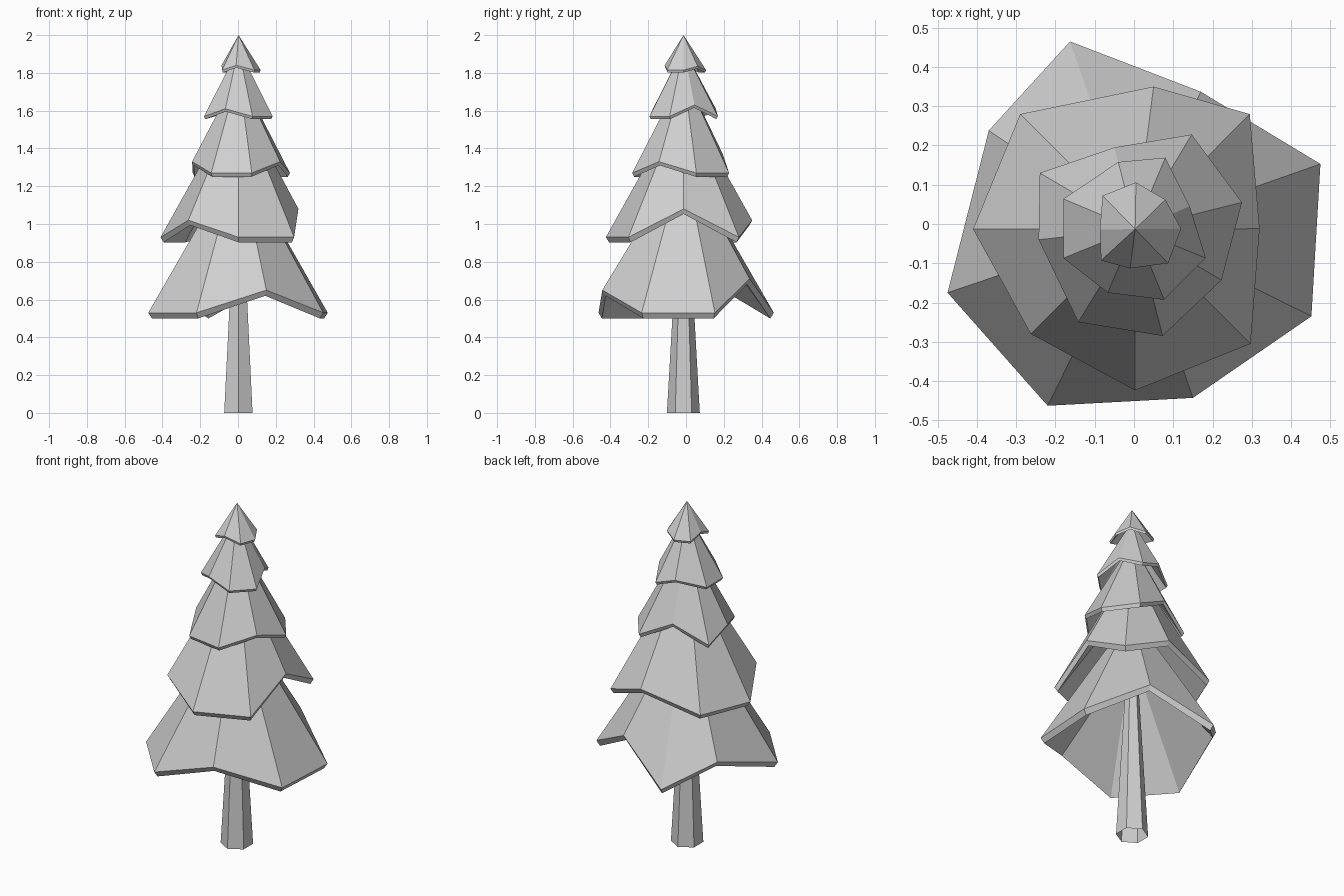
import bpy
import bmesh
from mathutils import Vector

default_cube = bpy.data.objects.get("Cube")
if default_cube:
    bpy.data.objects.remove(default_cube, do_unlink=True)

# One plain grey for the whole tree
grey = bpy.data.materials.new("plain grey")
grey.use_nodes = True
grey.diffuse_color = (0.62, 0.62, 0.62, 1)
shader = next(n for n in grey.node_tree.nodes if n.type == "BSDF_PRINCIPLED")
shader.inputs["Base Color"].default_value = grey.diffuse_color

# The stem axis sits slightly in front of the centre
AXIS = Vector((0.003, -0.013, 0))


def finish(name, bm):
    """Turn a bmesh into a flat shaded object with the grey material."""
    bmesh.ops.recalc_face_normals(bm, faces=bm.faces)
    mesh = bpy.data.meshes.new(name)
    bm.to_mesh(mesh)
    bm.free()
    mesh.materials.append(grey)
    obj = bpy.data.objects.new(name, mesh)
    bpy.context.scene.collection.objects.link(obj)
    return obj


def add_tier(name, rim, lifts, base, apex, thickness):
    """Eight-sided cone with a shallower hollow; rim corners in lifts are raised."""
    bm = bmesh.new()
    outer, inner = [], []
    for i, (x, y) in enumerate(rim):
        corner = Vector((x, y, base + lifts.get(i, 0)))
        inset = (AXIS - corner) * 0.04
        outer.append(bm.verts.new(corner))
        inner.append(bm.verts.new((x + inset.x, y + inset.y, corner.z - thickness)))
    tip = bm.verts.new((AXIS.x, AXIS.y, apex))
    inner_tip = bm.verts.new((AXIS.x, AXIS.y, base + 0.72 * (apex - base)))
    for i in range(len(rim)):
        j = (i + 1) % len(rim)
        bm.faces.new((outer[i], outer[j], tip))
        bm.faces.new((inner[j], inner[i], inner_tip))
        bm.faces.new((outer[j], outer[i], inner[i], inner[j]))
    return finish(name, bm)


def add_trunk(name, outline, height, top_scale):
    """Tapered open tube: the outline shrinks towards the stem axis."""
    bm = bmesh.new()
    bottom = [bm.verts.new((x, y, 0)) for x, y in outline]
    top = [bm.verts.new(AXIS.lerp(v.co, top_scale) + Vector((0, 0, height)))
           for v in bottom]
    for i in range(len(bottom)):
        j = (i + 1) % len(bottom)
        bm.faces.new((bottom[i], bottom[j], top[j], top[i]))
    return finish(name, bm)


# Six-sided trunk, open underneath
add_trunk("trunk",
          [(.002, -.101), (.077, -.057), (.077, .03), (.002, .073), (-.073, .03), (-.073, -.057)],
          height=1.0, top_scale=0.35)

# Foliage tiers, from the widest to the tip
add_tier("bottom_branches",
         [(.475, .153), (.17, .337), (-.163, .465), (-.37, .238),
          (-.475, -.175), (-.22, -.463), (.15, -.443), (.452, -.235)],
         lifts={1: .18, 3: .13, 6: .12}, base=.53, apex=1.36, thickness=.03)

add_tier("lower_branches",
         [(.32, -.012), (.295, .28), (.05, .35), (-.29, .28),
          (-.41, -.013), (-.263, -.28), (.003, -.424), (.297, -.305)],
         lifts={0: .15, 2: .09, 5: .09}, base=.93, apex=1.67, thickness=.027)

add_tier("middle_branches",
         [(.275, .055), (.147, .228), (-.05, .195), (-.24, .13),
          (-.243, -.04), (-.142, -.25), (.073, -.285), (.223, -.143)],
         lifts={2: .1, 4: .06, 7: .06}, base=1.27, apex=1.8, thickness=.02)

add_tier("upper_branches",
         [(.142, .045), (.08, .169), (-.04, .158), (-.18, .064),
          (-.18, -.087), (-.067, -.175), (.077, -.193), (.183, -.087)],
         lifts={0: .06, 2: .04, 5: .04}, base=1.57, apex=1.93, thickness=.015)

add_tier("top_branches",
         [(.12, -.012), (.08, .062), (.005, .106), (-.08, .072),
          (-.087, -.014), (-.084, -.093), (-.01, -.113), (.087, -.1)],
         lifts={1: .02, 4: .025, 6: .025}, base=1.815, apex=2, thickness=.013)
